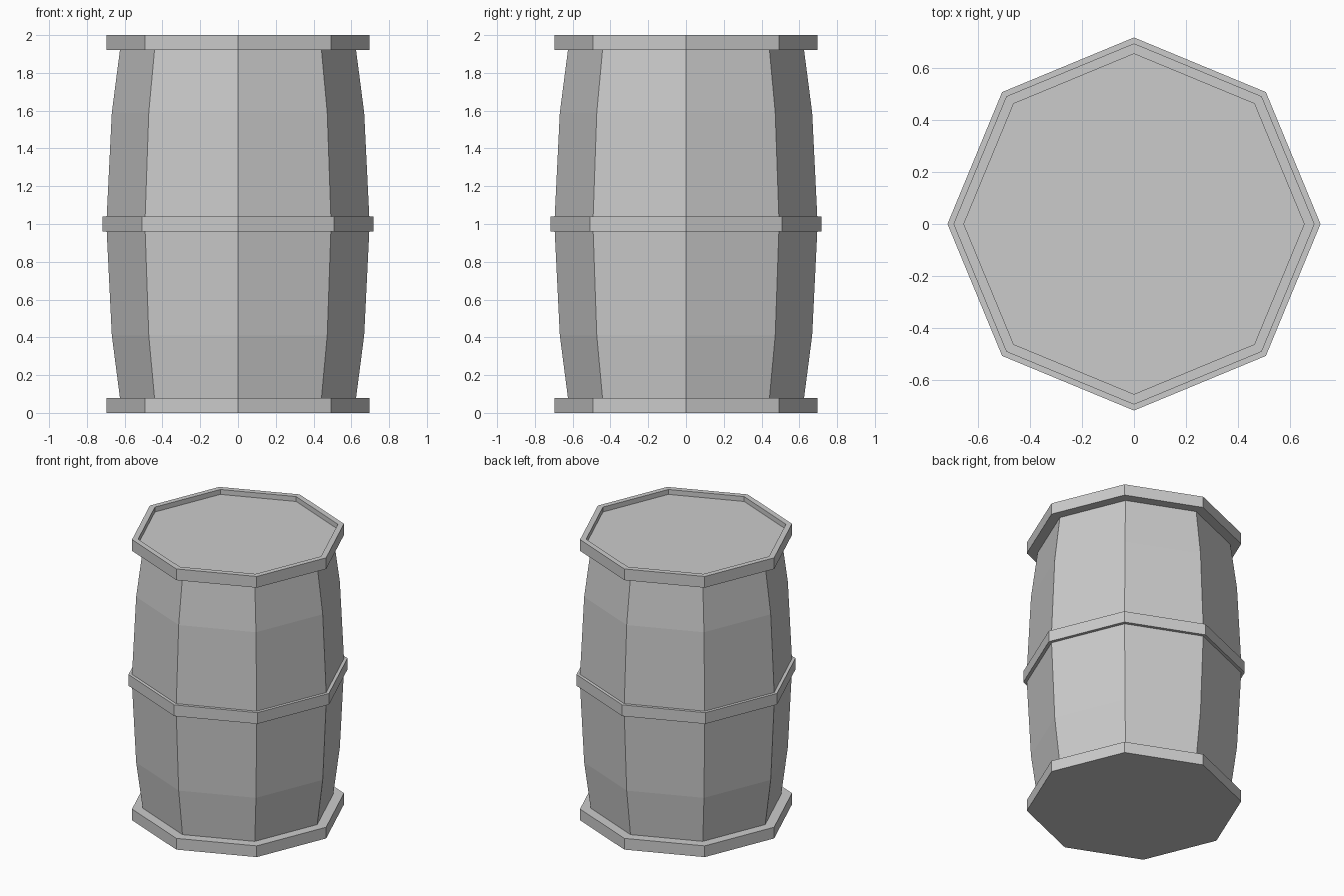
import bpy, bmesh
from math import cos, sin, pi

if "Cube" in bpy.data.objects:
    bpy.data.objects.remove(bpy.data.objects["Cube"])

SIDES = 8


def lathe(name, profile):
    """Revolve (radius, z) points into a flat-faced octagonal shell; radius 0 closes a cap."""
    bm = bmesh.new()
    rings = []
    for r, z in profile:
        count = SIDES if r > 0 else 1
        rings.append([bm.verts.new((r * cos(2 * pi * i / SIDES), r * sin(2 * pi * i / SIDES), z))
                      for i in range(count)])
    for a, b in zip(rings, rings[1:]):
        if len(a) == 1:
            bm.faces.new(b[::-1])
        elif len(b) == 1:
            bm.faces.new(a)
        else:
            for i in range(SIDES):
                j = (i + 1) % SIDES
                bm.faces.new((a[i], a[j], b[j], b[i]))
    # Cap centre points are only markers: octagonal caps are single faces
    bmesh.ops.delete(bm, geom=[v for v in bm.verts if not v.link_faces], context='VERTS')
    mesh = bpy.data.meshes.new(name)
    bm.to_mesh(mesh)
    bm.free()
    obj = bpy.data.objects.new(name, mesh)
    bpy.context.collection.objects.link(obj)
    return obj


# Bulging staves, below and above the middle hoop
staves = [(0.625, 0.08), (0.668, 0.41), (0.695, 0.96)]
lathe("lower_staves", staves)
lathe("upper_staves", [(r, 2 - z) for r, z in reversed(staves)])

# Middle hoop
lathe("middle_hoop", [(0.695, 0.96), (0.718, 0.96), (0.718, 1.04), (0.695, 1.04)])

# Base rim with flat bottom
lathe("base_rim", [(0, 0), (0.695, 0), (0.695, 0.08), (0.625, 0.08)])

# Top rim with slightly sunken lid
lathe("top_rim_and_lid", [(0.625, 1.92), (0.695, 1.92), (0.695, 2.0), (0.655, 2.0),
                          (0.655, 1.965), (0, 1.965)])
